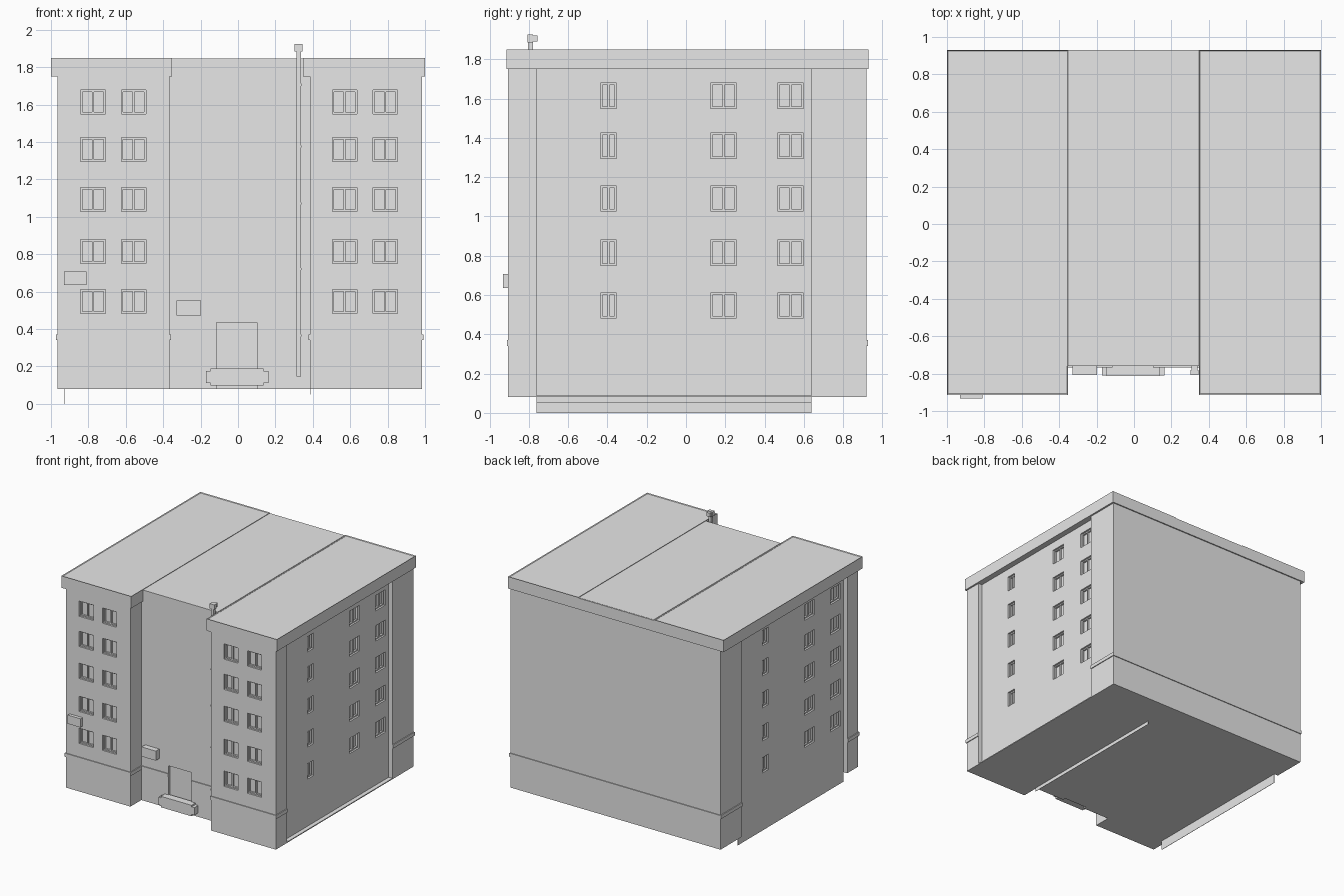
import bpy, bmesh
from mathutils import Vector

cube = bpy.data.objects.get("Cube")
if cube:
    bpy.data.objects.remove(cube, do_unlink=True)

mat = bpy.data.materials.new("plain_grey")
mat.use_nodes = True
GREY = (0.8, 0.8, 0.8, 1)
mat.diffuse_color = GREY
mat.node_tree.nodes["Principled BSDF"].inputs["Base Color"].default_value = GREY


def finish(name, bm):
    bmesh.ops.recalc_face_normals(bm, faces=bm.faces)
    mesh = bpy.data.meshes.new(name)
    bm.to_mesh(mesh)
    bm.free()
    mesh.materials.append(mat)
    obj = bpy.data.objects.new(name, mesh)
    bpy.context.collection.objects.link(obj)
    return obj


def add_box(bm, xs, ys, zs):
    verts = bmesh.ops.create_cube(bm, size=1)["verts"]
    for v in verts:
        v.co = Vector([(a + b) / 2 + c * abs(b - a)
                       for (a, b), c in zip((xs, ys, zs), v.co)])
    return verts


def boxes(name, *parts):
    bm = bmesh.new()
    for part in parts:
        add_box(bm, *part)
    return finish(name, bm)


# Main dimensions
LEFT, RIGHT, FRONT, BACK = -0.965, 0.985, -0.905, 0.92
WING_L, WING_R = -0.365, 0.385
COURT, PANEL_END, RECESS = -0.76, 0.64, 0.035
BASE, EAVES, TOP = 0.08, 1.75, 1.85


def plan_prism(name, z0, z1, o=0.0):
    """Building plan, optionally grown by o everywhere but the side panels."""
    l, r, f, b = LEFT - o, RIGHT + o, FRONT - o, BACK + o
    pl, pr = LEFT + RECESS, RIGHT - RECESS
    wl, wr, c = WING_L + o, WING_R - o, COURT - o
    plan = [(l, f), (wl, f), (wl, c), (wr, c), (wr, f), (r, f),
            (r, COURT), (pr, COURT), (pr, PANEL_END), (r, PANEL_END),
            (r, b), (l, b), (l, PANEL_END), (pl, PANEL_END),
            (pl, COURT), (l, COURT)]
    bm = bmesh.new()
    face = bm.faces.new([bm.verts.new((x, y, z0)) for x, y in plan])
    top = bmesh.ops.extrude_face_region(bm, geom=[face])["geom"]
    for v in top:
        if isinstance(v, bmesh.types.BMVert):
            v.co.z = z1
    return finish(name, bm)


walls = plan_prism("walls", BASE, EAVES)
band = plan_prism("string_course", 0.34, 0.37, 0.007)

# Windows: cutters for the openings and bars for the frames
cut, frames = bmesh.new(), bmesh.new()
DEPTH, HALF_H, BAR = 0.03, 0.064, 0.01


def window(axis, wall, inward, u, z, half):
    def place(bm, u0, u1, z0, z1, d0, d1):
        d = sorted((wall + inward * d0, wall + inward * d1))
        span = (u0, u1)
        if axis == "x":
            add_box(bm, d, span, (z0, z1))
        else:
            add_box(bm, span, d, (z0, z1))
    lo, hi = z - HALF_H, z + HALF_H
    place(cut, u - half, u + half, lo, hi, -0.02, DEPTH)
    for c in (u - half + BAR / 2, u, u + half - BAR / 2):
        place(frames, c - BAR / 2, c + BAR / 2, lo, hi, 0.015, DEPTH + 0.002)
    for c in (lo + BAR / 2, hi - BAR / 2):
        place(frames, u - half, u + half, c - BAR / 2, c + BAR / 2,
              0.015, DEPTH + 0.002)


for z in (0.547, 0.815, 1.092, 1.36, 1.614):
    for x in (-0.775, -0.558, 0.57, 0.787):
        window("y", FRONT, 1, x, z, 0.066)
    for y, half in ((-0.395, 0.04), (0.19, 0.066), (0.533, 0.066)):
        window("x", RIGHT - RECESS, -1, y, z, half)
        # The opposite side is the same wall turned half a circle
        window("x", LEFT + RECESS, 1, COURT + PANEL_END - y, z, half)

# Doorway opening
add_box(cut, (-0.115, 0.102), (COURT - 0.03, COURT + 0.025), (0.06, 0.435))
cutter = finish("opening_cutter", cut)
cutter.hide_render = True
cutter.hide_set(True)
finish("window_frames", frames)
for obj in (walls, band):
    mod = obj.modifiers.new("openings", "BOOLEAN")
    mod.operation = "DIFFERENCE"
    mod.solver = "EXACT"
    mod.object = cutter

# Wing roofs: deep cornice with a shallow sunken top
for side, xs in (("right", (-1.0, -0.352)), ("left", (0.348, 1.0))):
    bm = bmesh.new()
    add_box(bm, xs, (-0.913, 0.93), (EAVES, TOP))
    bm.normal_update()
    top = [f for f in bm.faces if f.normal.z > 0.9]
    bmesh.ops.inset_region(bm, faces=top, thickness=0.008)
    for v in top[0].verts:
        v.co.z -= 0.006
    finish(side + "_wing_roof", bm)

# Middle roof and the cornice across the back
boxes("middle_roof", ((-0.36, 0.355), (COURT, 0.925), (EAVES, 1.846)))
boxes("back_cornice", ((-0.36, 0.355), (0.9, 0.93), (EAVES, 1.844)))

# Foot of the side walls
boxes("side_ledge", ((0.93, RIGHT), (COURT, PANEL_END), (BASE, 0.088)))
boxes("side_skirt", ((-0.93, -0.927), (COURT, PANEL_END), (0, BASE + 0.01)))
boxes("underside_ridge", ((0.388, 0.391), (COURT, PANEL_END), (0.05, BASE + 0.01)))

# Wall boxes and the entrance planter
boxes("upper_wall_box", ((-0.93, -0.81), (-0.932, FRONT + 0.01), (0.635, 0.708)))
boxes("lower_wall_box", ((-0.33, -0.198), (-0.807, COURT + 0.01), (0.473, 0.553)))
boxes("entrance_planter",
      ((-0.147, 0.137), (-0.813, COURT + 0.01), (0.098, 0.19)),
      ((-0.17, 0.162), (-0.811, COURT + 0.01), (0.112, 0.176)))

# Flue pipe with clamps and a hooked cap
boxes("flue_pipe", ((0.314, 0.336), (-0.805, -0.78), (0.145, 1.9)))
boxes("flue_cap",
      ((0.302, 0.346), (-0.808, -0.78), (1.885, 1.925)),
      ((0.308, 0.34), (-0.785, -0.757), (1.89, 1.922)))
boxes("flue_clamps", *[((0.31, 0.34), (-0.808, COURT + 0.005), (z, z + 0.012))
                       for z in (0.36, 0.715, 1.065, 1.37, 1.7)])
